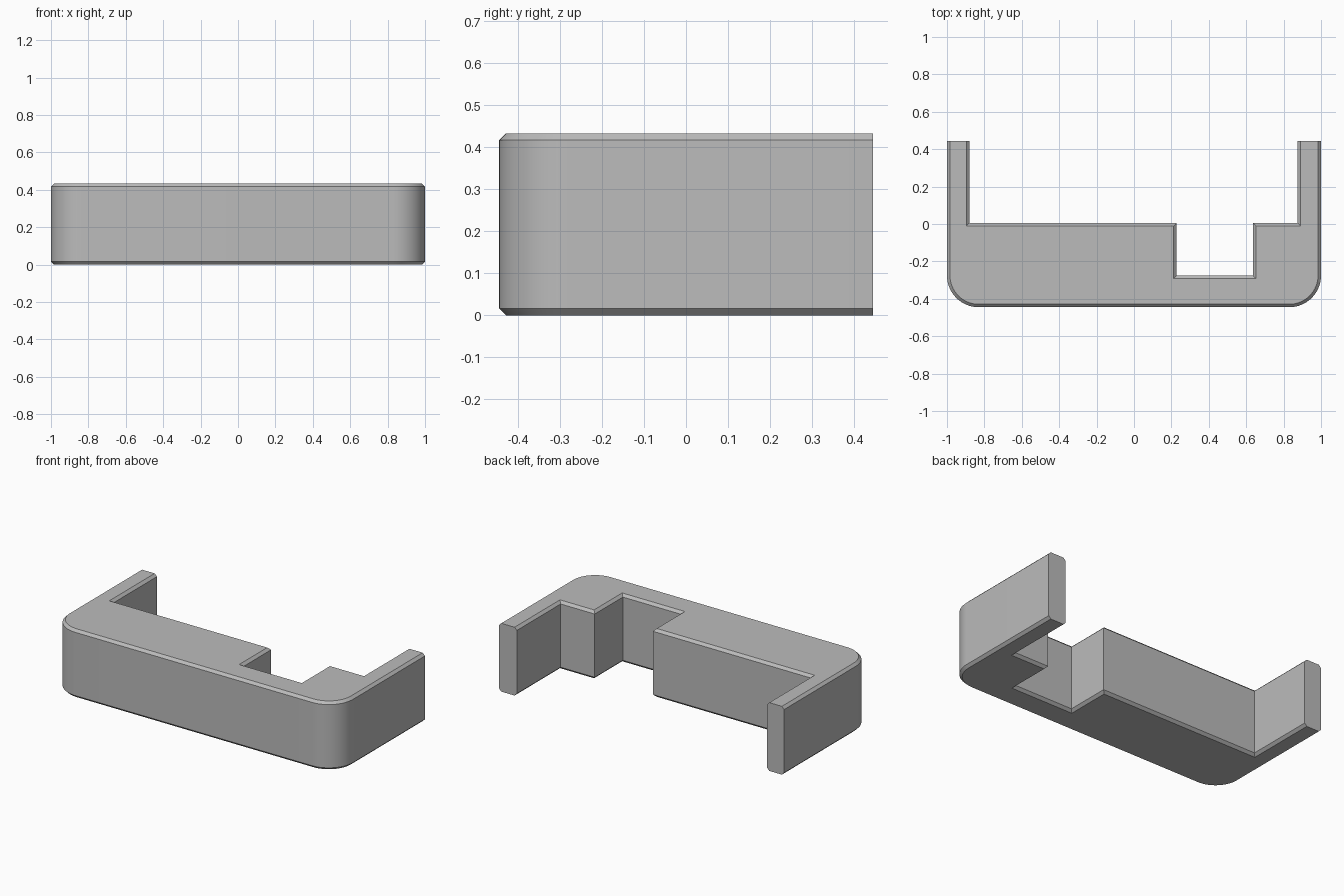
import bpy
import bmesh
import math

HEIGHT, CHAMFER, RADIUS = 0.433, 0.016, 0.17
FRONT, BACK = -0.445, 0.445

cube = bpy.data.objects.get("Cube")
if cube:
    bpy.data.objects.remove(cube, do_unlink=True)

grey = bpy.data.materials.new("plain grey")
grey.use_nodes = True
colour = (0.5, 0.5, 0.5, 1)
grey.diffuse_color = colour
grey.node_tree.nodes["Principled BSDF"].inputs["Base Color"].default_value = colour

# Plan outline: front bar, two arms and the rear notch
outline = [(-1, FRONT), (1, FRONT), (1, BACK), (0.875, BACK), (0.875, 0.006),
           (0.636, 0.006), (0.636, -0.276), (0.228, -0.276), (0.228, 0.006),
           (-0.88, 0.006), (-0.88, BACK), (-1, BACK)]

bm = bmesh.new()
base = bm.faces.new([bm.verts.new((x, y, 0)) for x, y in outline])
ext = bmesh.ops.extrude_face_region(bm, geom=[base])
top = [v for v in ext["geom"] if isinstance(v, bmesh.types.BMVert)]
bmesh.ops.translate(bm, verts=top, vec=(0, 0, HEIGHT))
bmesh.ops.recalc_face_normals(bm, faces=bm.faces)


def is_upright(edge):
    a, b = edge.verts
    return abs(a.co.z - b.co.z) > 0.1


# Round the two front corners
corners = [e for e in bm.edges if is_upright(e)
           and all(v.co.y < FRONT + 0.01 for v in e.verts)]
bmesh.ops.bevel(bm, geom=corners, offset=RADIUS, offset_type='OFFSET',
                segments=16, profile=0.5, affect='EDGES')

# Chamfer the top and bottom rims, leaving the arm ends square
rims = [e for e in bm.edges if not is_upright(e)
        and not all(v.co.y > BACK - 0.01 for v in e.verts)]
bmesh.ops.bevel(bm, geom=rims, offset=CHAMFER, offset_type='OFFSET',
                segments=1, profile=0.5, affect='EDGES', clamp_overlap=False)
bmesh.ops.recalc_face_normals(bm, faces=bm.faces)

mesh = bpy.data.meshes.new("bracket_body")
bm.to_mesh(mesh)
bm.free()
mesh.materials.append(grey)
body = bpy.data.objects.new("bracket_body", mesh)
bpy.context.collection.objects.link(body)

# Smooth the round corners, keep the chamfers crisp
bpy.ops.object.select_all(action='DESELECT')
body.select_set(True)
bpy.context.view_layer.objects.active = body
bpy.ops.object.shade_smooth_by_angle(angle=math.radians(25))
